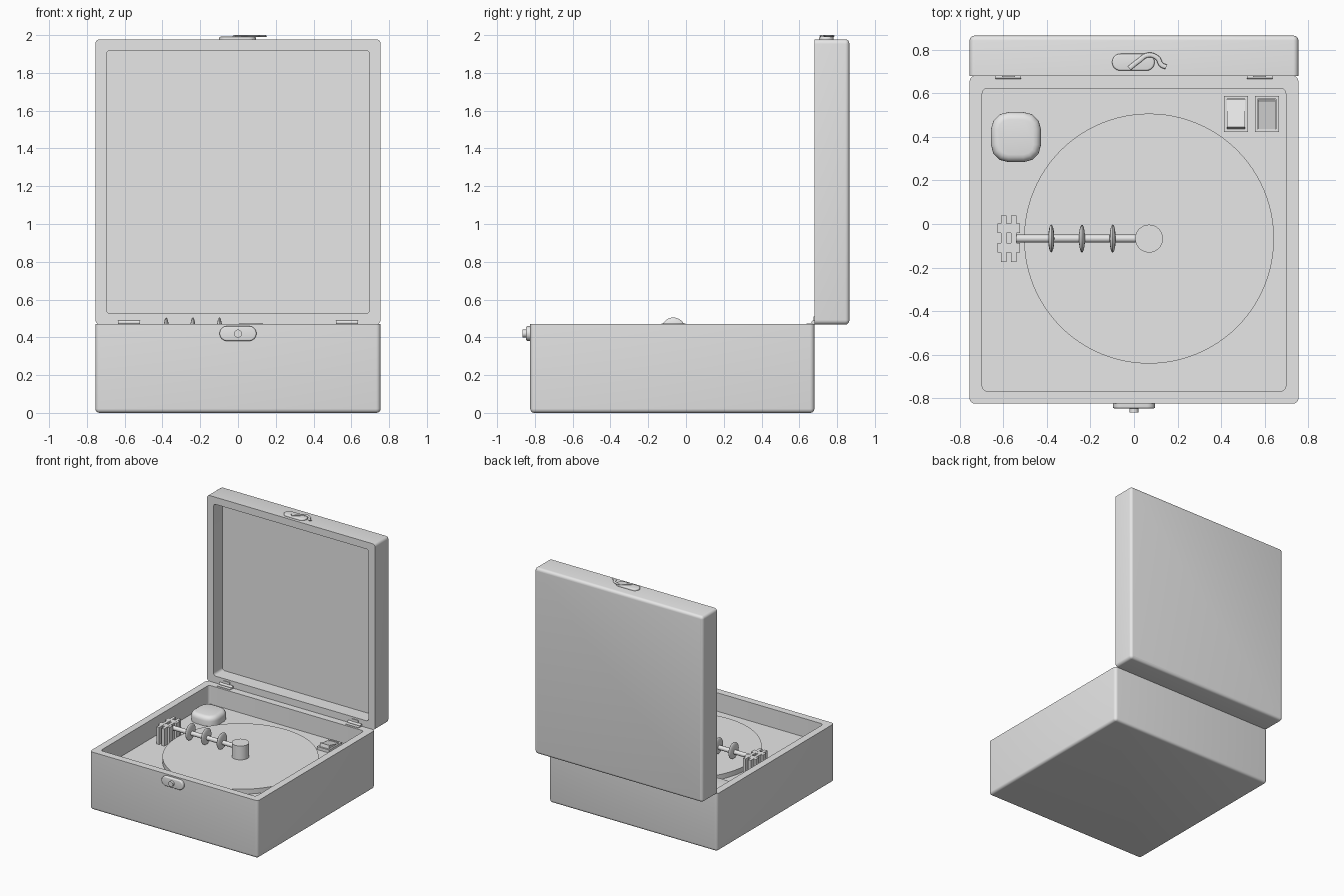
import bpy, bmesh, math
from mathutils import Matrix, Vector

cube = bpy.data.objects.get("Cube")
if cube:
    bpy.data.objects.remove(cube, do_unlink=True)

grey = bpy.data.materials.new("plain grey")
grey.use_nodes = True
grey.diffuse_color = (0.8, 0.8, 0.8, 1)
grey.node_tree.nodes["Principled BSDF"].inputs["Base Color"].default_value = (0.8, 0.8, 0.8, 1)

FORWARD = math.radians(90)   # turns local +z to the front


def finish(name, bm, loc, rot=0.0):
    bmesh.ops.remove_doubles(bm, verts=bm.verts, dist=0.0001)
    bmesh.ops.recalc_face_normals(bm, faces=bm.faces)
    mesh = bpy.data.meshes.new(name)
    bm.to_mesh(mesh)
    bm.free()
    for p in mesh.polygons:
        p.use_smooth = True
    mesh.set_sharp_from_angle(angle=math.radians(35))
    mesh.materials.append(grey)
    ob = bpy.data.objects.new(name, mesh)
    ob.location = loc
    ob.rotation_euler.x = rot
    bpy.context.collection.objects.link(ob)
    return ob


def rounded_rect(w, d, r, seg):
    """Outline of a rectangle with round corners."""
    pts = []
    for i, (sx, sy) in enumerate([(1, 1), (-1, 1), (-1, -1), (1, -1)]):
        for k in range(seg + 1):
            a = math.radians(90) * (i + k / seg)
            pts.append((sx * (w / 2 - r) + r * math.cos(a),
                        sy * (d / 2 - r) + r * math.sin(a)))
    return pts


def loft(name, rings, loc, rot=0.0, seg=5):
    """Skin through rounded rectangles given as (width, depth, radius, height)."""
    bm = bmesh.new()
    loops = [[bm.verts.new((x, y, z)) for x, y in rounded_rect(w, d, r, seg)]
             for w, d, r, z in rings]
    for a, b in zip(loops, loops[1:]):
        n = len(a)
        for i in range(n):
            j = (i + 1) % n
            bm.faces.new((a[i], a[j], b[j], b[i]))
    bm.faces.new(loops[0])
    bm.faces.new(loops[-1])
    return finish(name, bm, loc, rot)


def rounding(w, d, r, edge, z, up, steps=4):
    """Rings for a quarter-round edge that starts (or ends) at height z."""
    rings = []
    for k in range(steps + 1):
        a = math.radians(90) * k / steps
        inset = edge * (1 - math.sin(a))
        h = edge * (1 - math.cos(a))
        rings.append((w - 2 * inset, d - 2 * inset, max(r - inset, 0.001), z + up * h))
    return rings if up > 0 else rings[::-1]


def tray(name, w, d, h, floor, wall, loc, rot=0.0):
    rings = rounding(w, d, 0.024, 0.022, 0, 1)
    rings += [(w, d, 0.024, h)]
    rings += [(w - 2 * wall, d - 2 * wall, 0.022, z) for z in (h, floor)]
    return loft(name, rings, loc, rot)


def box(name, lo, hi, tilt=0.0):
    bm = bmesh.new()
    size = Vector(hi) - Vector(lo)
    bmesh.ops.create_cube(bm, size=1, matrix=Matrix.Diagonal((*size, 1)))
    return finish(name, bm, (Vector(lo) + Vector(hi)) / 2, tilt)


def cylinder(name, r, length, loc, axis="Z", sides=32):
    bm = bmesh.new()
    turn = {"Z": Matrix(), "X": Matrix.Rotation(FORWARD, 4, "Y"),
            "Y": Matrix.Rotation(FORWARD, 4, "X")}[axis]
    bmesh.ops.create_cone(bm, cap_ends=True, segments=sides, radius1=r, radius2=r,
                          depth=length, matrix=turn)
    return finish(name, bm, loc)


# Case and open lid
FLOOR = 0.32
tray("case_base", 1.51, 1.505, 0.47, FLOOR, 0.058, (0, -0.0725, 0))
tray("lid", 1.51, 1.51, 0.185, 0.07, 0.058, (0, 0.865, 1.2225), FORWARD)

# Turntable and spindle
PX, PY = 0.069, -0.067
cylinder("platter", 0.574, 0.04, (PX, PY, FLOOR + 0.02), sides=96)
cylinder("spindle", 0.064, 0.115, (PX, PY, 0.415))

# Arm with three rings
cylinder("arm", 0.018, 0.56, (-0.27, PY, 0.43), "X", 20)
for i in range(3):
    bm = bmesh.new()
    bmesh.ops.create_uvsphere(bm, u_segments=28, v_segments=12, radius=1,
                              matrix=Matrix.Diagonal((0.014, 0.064, 0.066, 1))
                              @ Matrix.Rotation(FORWARD, 4, "Y"))
    finish(f"arm_ring_{i + 1}", bm, (-0.38 + 0.141 * i, PY, 0.439))

# Arm rest made of crossed plates
for i, x in enumerate((-0.598, -0.552)):
    box(f"rest_long_plate_{i + 1}", (x - 0.012, -0.174, FLOOR), (x + 0.012, 0.04, 0.46))
for i, y in enumerate((-0.11, -0.02)):
    box(f"rest_cross_plate_{i + 1}", (-0.628, y - 0.022, FLOOR), (-0.523, y + 0.022, 0.459))

# Soft square button
loft("button", [(0.23, 0.23, 0.08, 0)] + rounding(0.23, 0.23, 0.08, 0.035, 0.075, -1),
     (-0.542, 0.399, FLOOR), seg=3)

# Rocker switches, one tipped each way
for i, (x, tip) in enumerate(((0.468, -1), (0.61, 1))):
    side = ("right", "left")[i]
    y = 0.505
    for s in (-1, 1):
        box(f"{side}_switch_side_{s}", (x + s * 0.0485 - 0.0065, y - 0.082, FLOOR),
            (x + s * 0.0485 + 0.0065, y + 0.082, 0.345))
        box(f"{side}_switch_end_{s}", (x - 0.042, y + s * 0.0755 - 0.0065, FLOOR),
            (x + 0.042, y + s * 0.0755 + 0.0065, 0.345))
    box(f"{side}_switch_rocker", (x - 0.041, y - 0.066, 0.325), (x + 0.041, y + 0.066, 0.355),
        tip * math.radians(14))

# Hinges: barrel plus a leaf on each half
for side, s in (("left", 1), ("right", -1)):
    x = s * 0.577
    cylinder(f"{side}_hinge_barrel", 0.011, 0.118, (x, 0.676, 0.479), "X", 16)
    box(f"{side}_hinge_base_leaf", (x - 0.058, 0.638, 0.468), (x + 0.058, 0.68, 0.474))
    box(f"{side}_hinge_lid_leaf", (x - 0.03, 0.675, 0.47), (x + 0.03, 0.682, 0.51))

# Clasp: pill plate and stud on the case, pill plate and hook on the lid
def pill(name, height, loc, rot=0.0):
    loft(name, [(0.195, 0.078, 0.0385, -0.005)]
         + rounding(0.195, 0.078, 0.0385, 0.008, height, -1), loc, rot, 8)


pill("case_clasp_plate", 0.022, (0, -0.825, 0.42), FORWARD)
cylinder("clasp_stud", 0.021, 0.035, (0, -0.8475, 0.42), "Y", 20)
pill("lid_clasp_plate", 0.014, (-0.003, 0.743, 1.9775))

curve = bpy.data.curves.new("clasp_hook", "CURVE")
curve.dimensions = "3D"
curve.bevel_depth = 0.011
curve.bevel_resolution = 2
curve.resolution_u = 6
curve.use_fill_caps = True
path = [(-0.022, 0.715), (0.02, 0.748), (0.065, 0.776), (0.108, 0.762), (0.125, 0.732), (0.148, 0.721)]
spline = curve.splines.new("BEZIER")
spline.bezier_points.add(len(path) - 1)
for point, (x, y) in zip(spline.bezier_points, path):
    point.co = (x, y, 0)
    point.handle_left_type = point.handle_right_type = "AUTO"
curve.materials.append(grey)
hook = bpy.data.objects.new("clasp_hook", curve)
hook.location.z = 1.9945
hook.scale.z = 0.5
bpy.context.collection.objects.link(hook)
